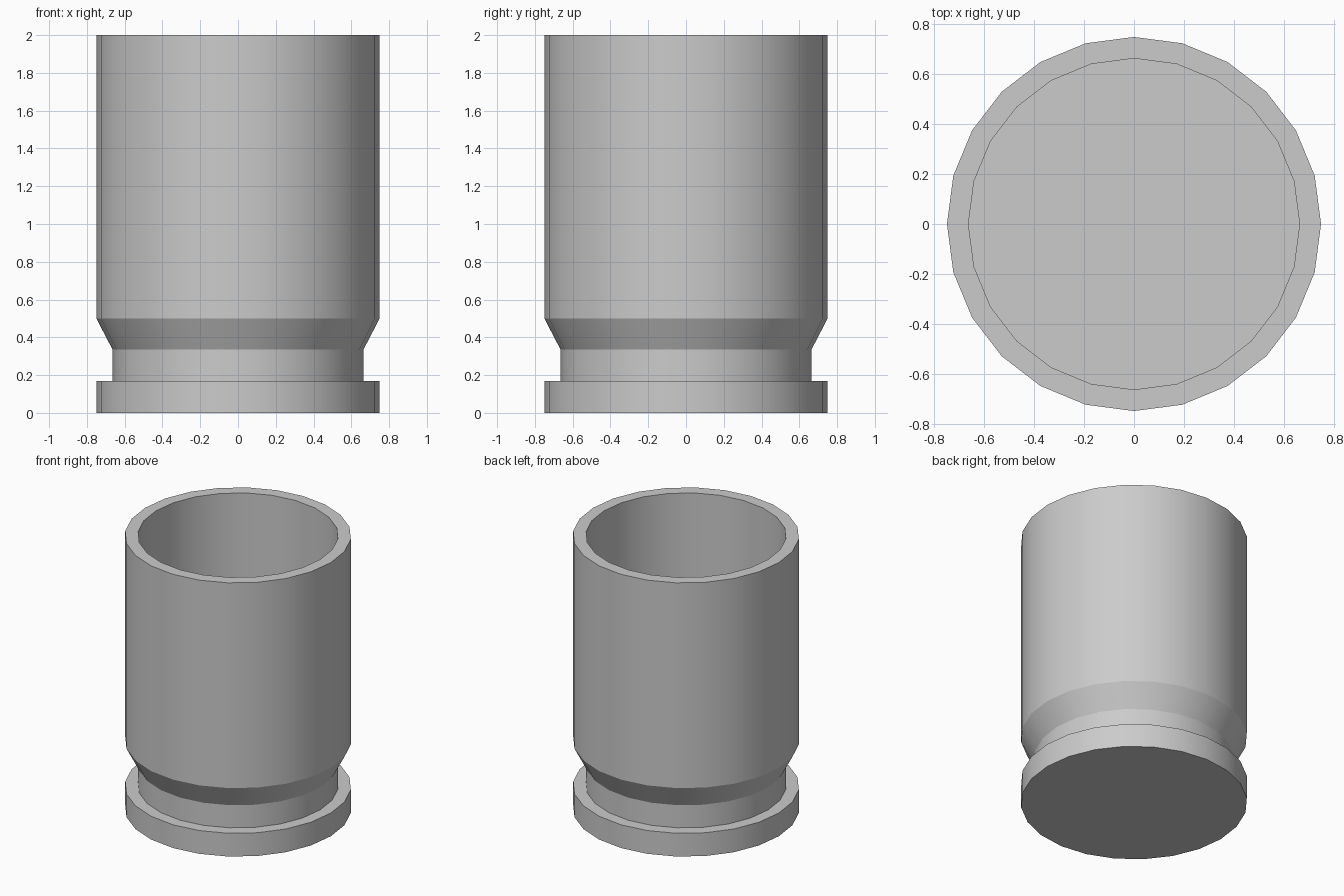
import bpy
import bmesh
from math import radians
from mathutils import Matrix, Vector

cube = bpy.data.objects.get("Cube")
if cube:
    bpy.data.objects.remove(cube, do_unlink=True)

SIDES = 24
OUTER, INNER = 0.75, 0.664
FLOOR = 0.5

# Plain grey metal
grey = bpy.data.materials.new("plain_grey")
grey.use_nodes = True
colour = (0.6, 0.6, 0.6, 1)
grey.diffuse_color = colour
grey.node_tree.nodes["Principled BSDF"].inputs["Base Color"].default_value = colour


def lathe(name, profile):
    """Spin an (r, z) profile around the z axis into a closed solid."""
    bm = bmesh.new()
    verts = [bm.verts.new((r, 0, z)) for r, z in profile]
    edges = [bm.edges.new(pair) for pair in zip(verts, verts[1:])]
    bmesh.ops.spin(bm, geom=verts + edges, cent=(0, 0, 0), axis=(0, 0, 1),
                   angle=radians(360), steps=SIDES)
    bmesh.ops.remove_doubles(bm, verts=bm.verts, dist=0.0001)
    bmesh.ops.recalc_face_normals(bm, faces=bm.faces)
    mesh = bpy.data.meshes.new(name)
    bm.to_mesh(mesh)
    bm.free()
    mesh.materials.append(grey)
    obj = bpy.data.objects.new(name, mesh)
    bpy.context.collection.objects.link(obj)
    bpy.ops.object.select_all(action="DESELECT")
    obj.select_set(True)
    bpy.context.view_layer.objects.active = obj
    bpy.ops.object.shade_smooth_by_angle(angle=radians(20))
    return obj


# Base rim, neck groove, tapered shoulder, then the hollow open-topped wall
lathe("hollow_case", [
    (0, 0), (OUTER, 0), (OUTER, 0.17),
    (INNER, 0.17), (INNER, 0.335), (OUTER, 0.5),
    (OUTER, 2), (INNER, 2), (INNER, FLOOR), (0, FLOOR),
])
